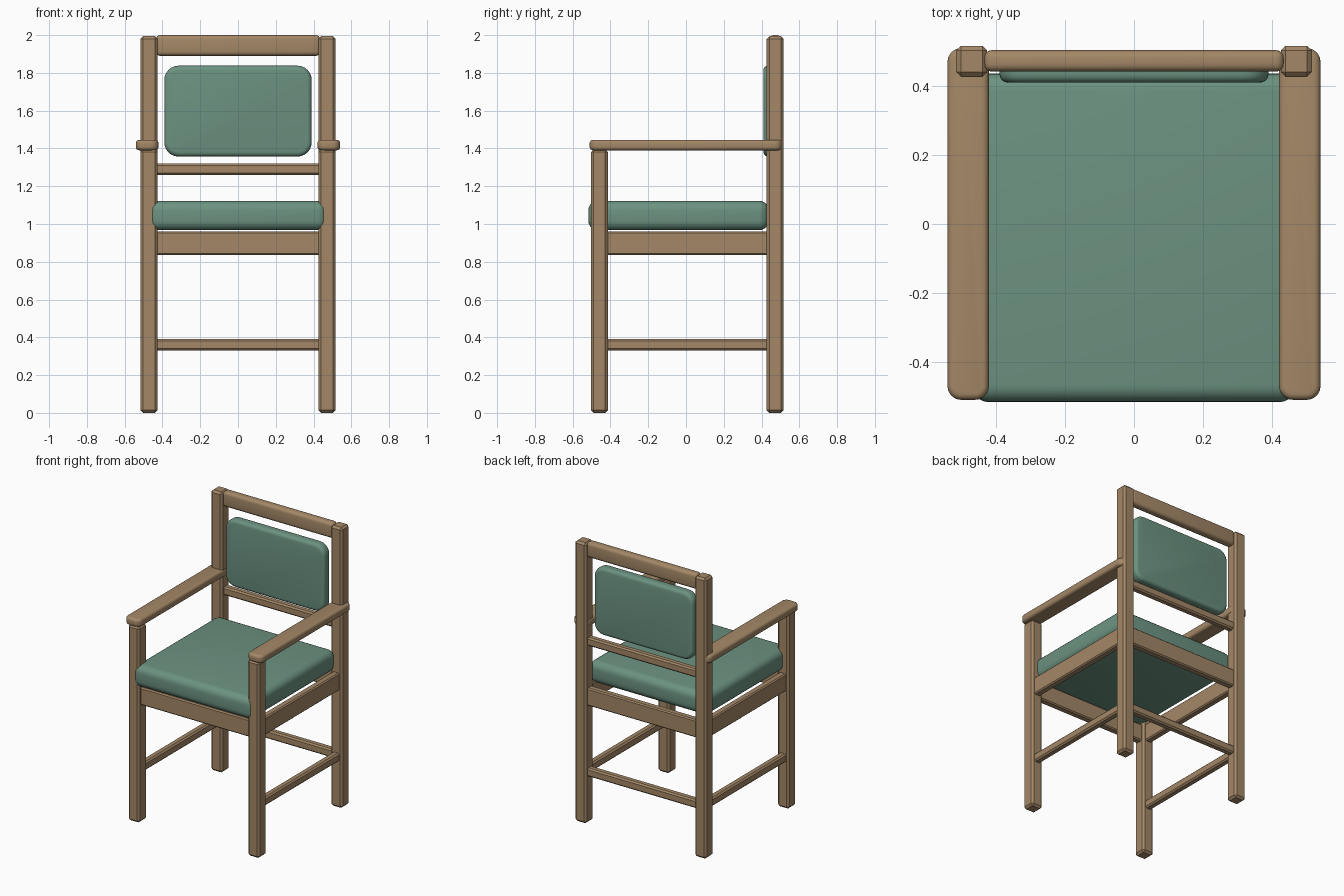
import bpy, bmesh, math

if "Cube" in bpy.data.objects:
    bpy.data.objects.remove(bpy.data.objects["Cube"])


def material(name, rgb):
    m = bpy.data.materials.new(name)
    m.diffuse_color = (*rgb, 1.0)
    m.use_nodes = True
    m.node_tree.nodes["Principled BSDF"].inputs["Base Color"].default_value = m.diffuse_color
    return m


WOOD = material("warm wood", (0.37, 0.245, 0.135))
GREEN = material("sage upholstery", (0.15, 0.29, 0.22))


def box(name, lo, hi, mat, bevel, segs=1, corner=0.0, axis=2):
    """Box between two corners; 'corner' first rounds the edges along 'axis'."""
    bm = bmesh.new()
    bmesh.ops.create_cube(bm, size=1)
    for v in bm.verts:
        for i in range(3):
            v.co[i] = (lo[i] + hi[i]) / 2 + v.co[i] * (hi[i] - lo[i])
    if corner:
        def along(e):
            d = (e.verts[1].co - e.verts[0].co).normalized()
            return abs(d[axis]) > 0.9
        bmesh.ops.bevel(bm, geom=[e for e in bm.edges if along(e)], offset=corner,
                        segments=6, profile=0.5, affect='EDGES')
        rim = [e for e in bm.edges if e.calc_face_angle(0) > math.radians(60)]
    else:
        rim = bm.edges[:]
    bmesh.ops.bevel(bm, geom=rim, offset=bevel, segments=segs, profile=0.5,
                    affect='EDGES', clamp_overlap=True)
    bmesh.ops.recalc_face_normals(bm, faces=bm.faces[:])
    me = bpy.data.meshes.new(name)
    bm.to_mesh(me)
    bm.free()
    me.materials.append(mat)
    ob = bpy.data.objects.new(name, me)
    bpy.context.collection.objects.link(ob)
    bpy.ops.object.select_all(action='DESELECT')
    ob.select_set(True)
    bpy.context.view_layer.objects.active = ob
    bpy.ops.object.shade_smooth_by_angle(angle=math.radians(35))
    return ob


def bar(name, center, size, mat, bevel, segs=1, **kw):
    lo = [c - s / 2 for c, s in zip(center, size)]
    hi = [c + s / 2 for c, s in zip(center, size)]
    return box(name, lo, hi, mat, bevel, segs, **kw)


LEG_X, FRONT_Y, BACK_Y, LEG = 0.471, -0.459, 0.472, 0.09
MID_Y = (FRONT_Y + BACK_Y) / 2
SPAN_X, SPAN_Y = 0.87, BACK_Y - FRONT_Y - 0.07

for side, s in (("left", -1), ("right", 1)):
    x = s * LEG_X
    # legs: short front ones, tall back posts
    bar("front_leg_" + side, (x, FRONT_Y, 0.697), (LEG, LEG, 1.394), WOOD, 0.014)
    bar("back_leg_" + side, (x, BACK_Y, 0.997), (LEG, LEG, 1.994), WOOD, 0.014)
    # armrest with rounded plan corners
    bar("armrest_" + side, (s * 0.481, 0, 1.418), (0.12, 1.02, 0.056), WOOD,
        0.018, 4, corner=0.04)
    # side seat rail and lower stretcher
    bar("side_apron_" + side, (x, MID_Y, 0.898), (0.05, SPAN_Y, 0.126), WOOD, 0.008)
    bar("side_stretcher_" + side, (x, MID_Y, 0.361), (0.05, SPAN_Y, 0.06), WOOD, 0.01)

# front and back seat rails
for label, y in (("front", FRONT_Y), ("back", BACK_Y)):
    bar(label + "_apron", (0, y, 0.898), (SPAN_X, 0.05, 0.126), WOOD, 0.008)

# back stretcher, lower back rail and rounded top rail
bar("back_stretcher", (0, BACK_Y, 0.361), (SPAN_X, 0.05, 0.06), WOOD, 0.01)
bar("lower_back_rail", (0, BACK_Y, 1.29), (SPAN_X, 0.05, 0.06), WOOD, 0.01)
bar("top_rail", (0, 0.473, 1.945), (0.87, 0.062, 0.11), WOOD, 0.022, 4)

# upholstered seat and back pad
box("seat_cushion", (-0.47, -0.517, 0.967), (0.47, 0.437, 1.123), GREEN, 0.05, 5)
box("back_pad", (-0.39, 0.41, 1.357), (0.39, 0.485, 1.838), GREEN,
    0.024, 4, corner=0.075, axis=1)
